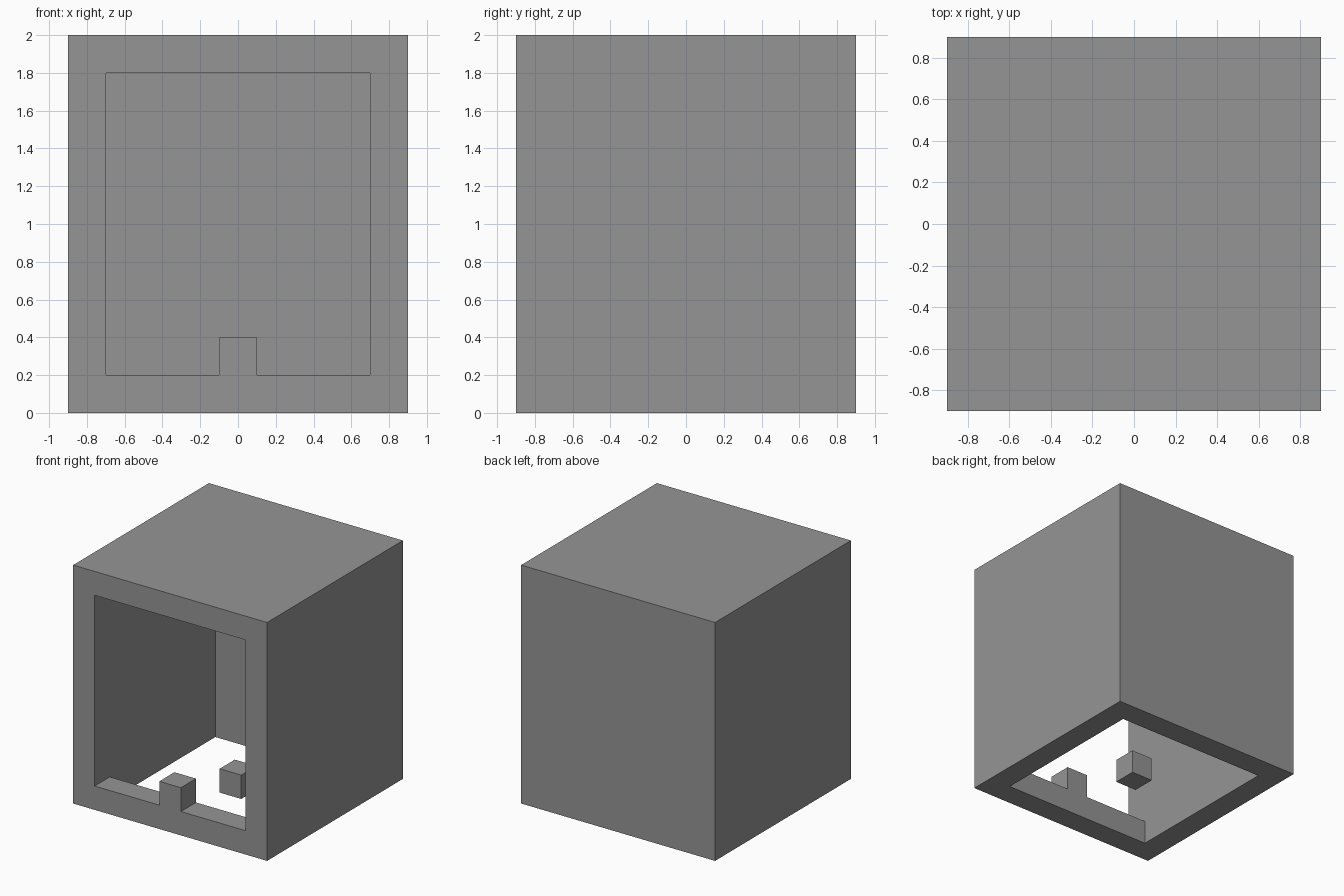
import bpy
import bmesh
from mathutils import Matrix, Vector

default_cube = bpy.data.objects.get("Cube")
if default_cube:
    bpy.data.objects.remove(default_cube, do_unlink=True)

WALL = 0.2
HEIGHT = 2.0
WIDTH = 1.8

# Single plain grey
grey = bpy.data.materials.new("plain_grey")
grey.use_nodes = True
grey.diffuse_color = (0.3, 0.3, 0.3, 1)
grey.node_tree.nodes["Principled BSDF"].inputs["Base Color"].default_value = (0.3, 0.3, 0.3, 1)


def add_box(bm, size, center):
    matrix = Matrix.Translation(center) @ Matrix.Diagonal((*size, 1))
    bmesh.ops.create_cube(bm, size=1, matrix=matrix)


def finish(bm, name):
    bmesh.ops.recalc_face_normals(bm, faces=bm.faces)
    mesh = bpy.data.meshes.new(name)
    bm.to_mesh(mesh)
    bm.free()
    mesh.materials.append(grey)
    obj = bpy.data.objects.new(name, mesh)
    bpy.context.collection.objects.link(obj)
    return obj


def face_on(bm, axis, value):
    """First face lying entirely in the given axis-aligned plane."""
    return next(f for f in bm.faces
                if all(abs(v.co[axis] - value) < 1e-4 for v in f.verts))


# Housing: hollow shell with an open floor and a large front opening
bm = bmesh.new()
add_box(bm, (WIDTH, WIDTH, HEIGHT), (0, 0, HEIGHT / 2))
bm.normal_update()
floor = face_on(bm, 2, 0)
front = face_on(bm, 1, -WIDTH / 2)

# Hollow upwards from the floor, leaving walls and a roof
bmesh.ops.inset_region(bm, faces=[floor], thickness=WALL, use_even_offset=True)
ceiling = bmesh.ops.extrude_discrete_faces(bm, faces=[floor])["faces"][0]
bmesh.ops.translate(bm, verts=ceiling.verts, vec=Vector((0, 0, HEIGHT - WALL)))

# Outer outline of the front opening, and the matching cut on the inside
bm.normal_update()
bmesh.ops.inset_region(bm, faces=[front], thickness=WALL, use_even_offset=True)
inner = face_on(bm, 1, WALL - WIDTH / 2)
bmesh.ops.bisect_plane(bm, geom=[inner, *inner.edges, *inner.verts],
                       plane_co=(0, 0, WALL), plane_no=(0, 0, 1))
inner = next(f for f in bm.faces
             if all(abs(v.co.y - WALL + WIDTH / 2) < 1e-4 for v in f.verts)
             and f.calc_center_median().z > WALL)

# Join both outlines through the wall
rims = list(set(front.edges) | set(inner.edges))
bmesh.ops.delete(bm, geom=[front, inner], context='FACES_ONLY')
bmesh.ops.bridge_loops(bm, edges=rims)
finish(bm, "housing")

# Small blocks: one on the front sill, one in the middle of the floor
for name, center in (
    ("sill_block", (0, (WALL - WIDTH) / 2, WALL * 1.5)),
    ("center_block", (0, 0, WALL / 2)),
):
    bm = bmesh.new()
    add_box(bm, (WALL, WALL, WALL), center)
    finish(bm, name)
